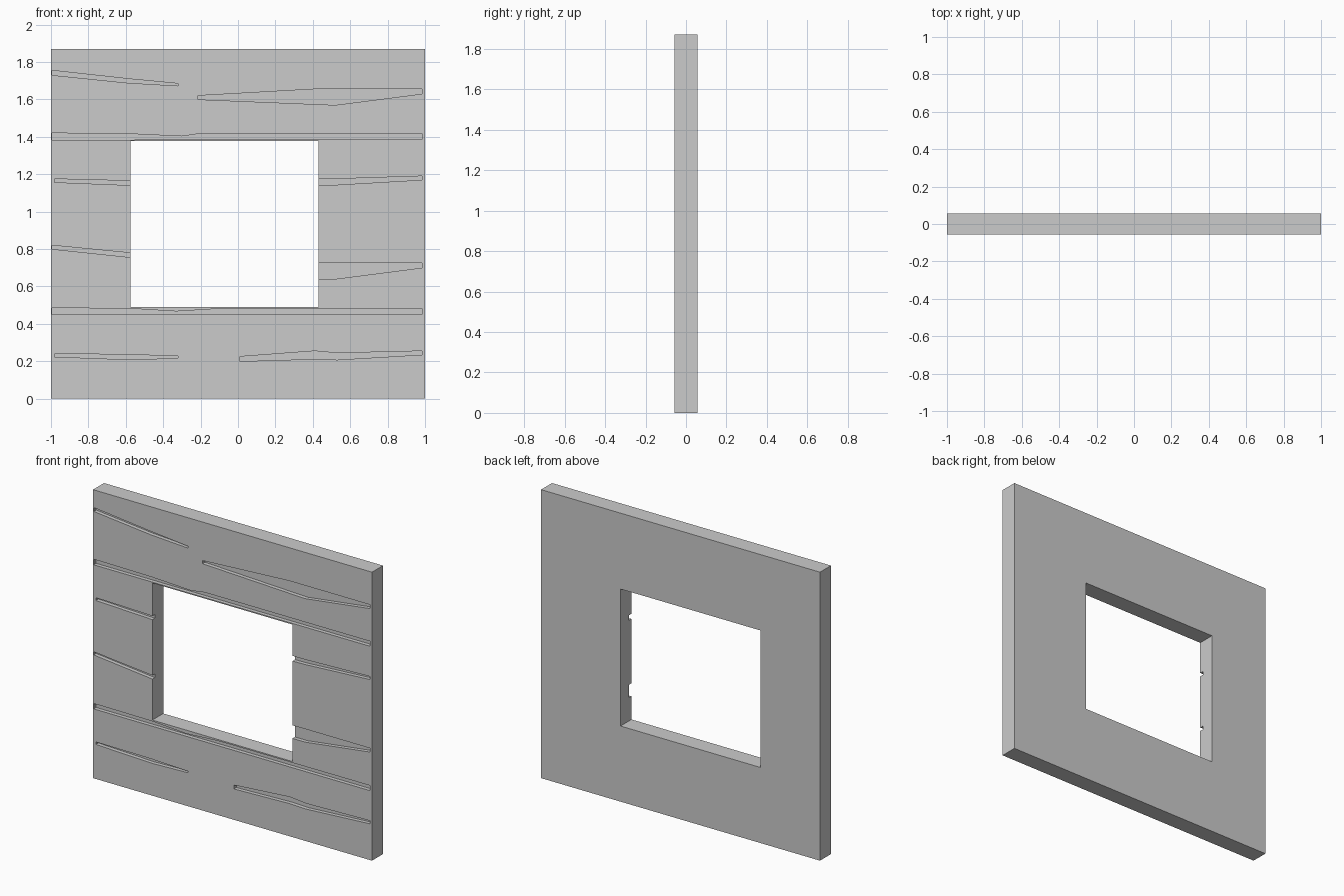
import bpy, bmesh

if "Cube" in bpy.data.objects:
    bpy.data.objects.remove(bpy.data.objects["Cube"])

HALF_T = 0.056      # half wall thickness
HEIGHT = 1.87
DEPTH = 0.025       # groove depth
LEFT, RIGHT = -0.995, 0.985
WIN_L, WIN_R, WIN_B, WIN_T = -0.575, 0.43, 0.49, 1.378


def add_prism(bm, outline, y0, y1):
    """Extrude an (x, z) outline from y0 to y1."""
    face = bm.faces.new([bm.verts.new((x, y0, z)) for x, z in outline])
    ext = bmesh.ops.extrude_face_region(bm, geom=[face])
    verts = [e for e in ext["geom"] if isinstance(e, bmesh.types.BMVert)]
    bmesh.ops.translate(bm, verts=verts, vec=(0, y1 - y0, 0))


def prism_object(name, outlines, y0, y1):
    bm = bmesh.new()
    for o in outlines:
        add_prism(bm, o, y0, y1)
    bmesh.ops.recalc_face_normals(bm, faces=bm.faces)
    mesh = bpy.data.meshes.new(name)
    bm.to_mesh(mesh)
    bm.free()
    ob = bpy.data.objects.new(name, mesh)
    bpy.context.collection.objects.link(ob)
    return ob


def rect(x0, x1, z0, z1):
    return [(x0, z0), (x1, z0), (x1, z1), (x0, z1)]


def groove(top, bottom):
    """Close a groove from its upper and lower edge lines, both left to right."""
    return bottom + top[::-1]


IN_L, IN_R = -0.5, 0.36   # groove ends that run out into the window
grooves = [
    # cracks in the top plank
    groove([(LEFT, 1.755), (-0.585, 1.71), (-0.32, 1.685)],
           [(LEFT, 1.73), (-0.585, 1.688), (-0.32, 1.673)]),
    groove([(-0.215, 1.62), (0.41, 1.655), (RIGHT, 1.655)],
           [(-0.215, 1.60), (0.52, 1.57), (RIGHT, 1.63)]),
    # long gaps between planks, above and below the window
    groove([(LEFT, 1.42), (-0.58, 1.416), (-0.3, 1.403), (-0.2, 1.418), (RIGHT, 1.418)],
           [(LEFT, 1.384), (RIGHT, 1.386)]),
    groove([(LEFT, 0.485), (-0.58, 0.482), (-0.33, 0.467), (-0.1, 0.481), (RIGHT, 0.483)],
           [(LEFT, 0.45), (RIGHT, 0.45)]),
    # cracks left of the window
    groove([(-0.98, 1.175), (IN_L, 1.163)], [(-0.98, 1.157), (IN_L, 1.138)]),
    groove([(LEFT, 0.82), (IN_L, 0.772)], [(LEFT, 0.80), (IN_L, 0.748)]),
    # cracks right of the window
    groove([(IN_R, 1.175), (0.52, 1.175), (RIGHT, 1.19)],
           [(IN_R, 1.14), (0.52, 1.143), (RIGHT, 1.17)]),
    groove([(IN_R, 0.725), (RIGHT, 0.725)],
           [(IN_R, 0.64), (0.52, 0.64), (RIGHT, 0.70)]),
    # cracks in the bottom plank
    groove([(-0.98, 0.24), (-0.58, 0.236), (-0.32, 0.227)],
           [(-0.98, 0.224), (-0.58, 0.209), (-0.32, 0.217)]),
    groove([(0.01, 0.225), (0.41, 0.255), (0.53, 0.244), (RIGHT, 0.255)],
           [(0.01, 0.20), (0.41, 0.212), (0.53, 0.208), (RIGHT, 0.235)]),
]

# wall slab and cutters
wall = prism_object("plank_wall", [rect(-1, 1, 0, HEIGHT)], -HALF_T, HALF_T)
window = prism_object("window_cutter", [rect(WIN_L, WIN_R, WIN_B, WIN_T)], -0.3, 0.3)
cracks = prism_object("groove_cutter", grooves, -0.2, -HALF_T + DEPTH)

for cutter in (window, cracks):
    cutter.hide_render = True
    mod = wall.modifiers.new(cutter.name, "BOOLEAN")
    mod.operation = "DIFFERENCE"
    mod.solver = "EXACT"
    mod.object = cutter

# bake the cuts and drop the cutters
deps = bpy.context.evaluated_depsgraph_get()
baked = bpy.data.meshes.new_from_object(wall.evaluated_get(deps))
wall.modifiers.clear()
wall.data = baked
for cutter in (window, cracks):
    bpy.data.objects.remove(cutter)
